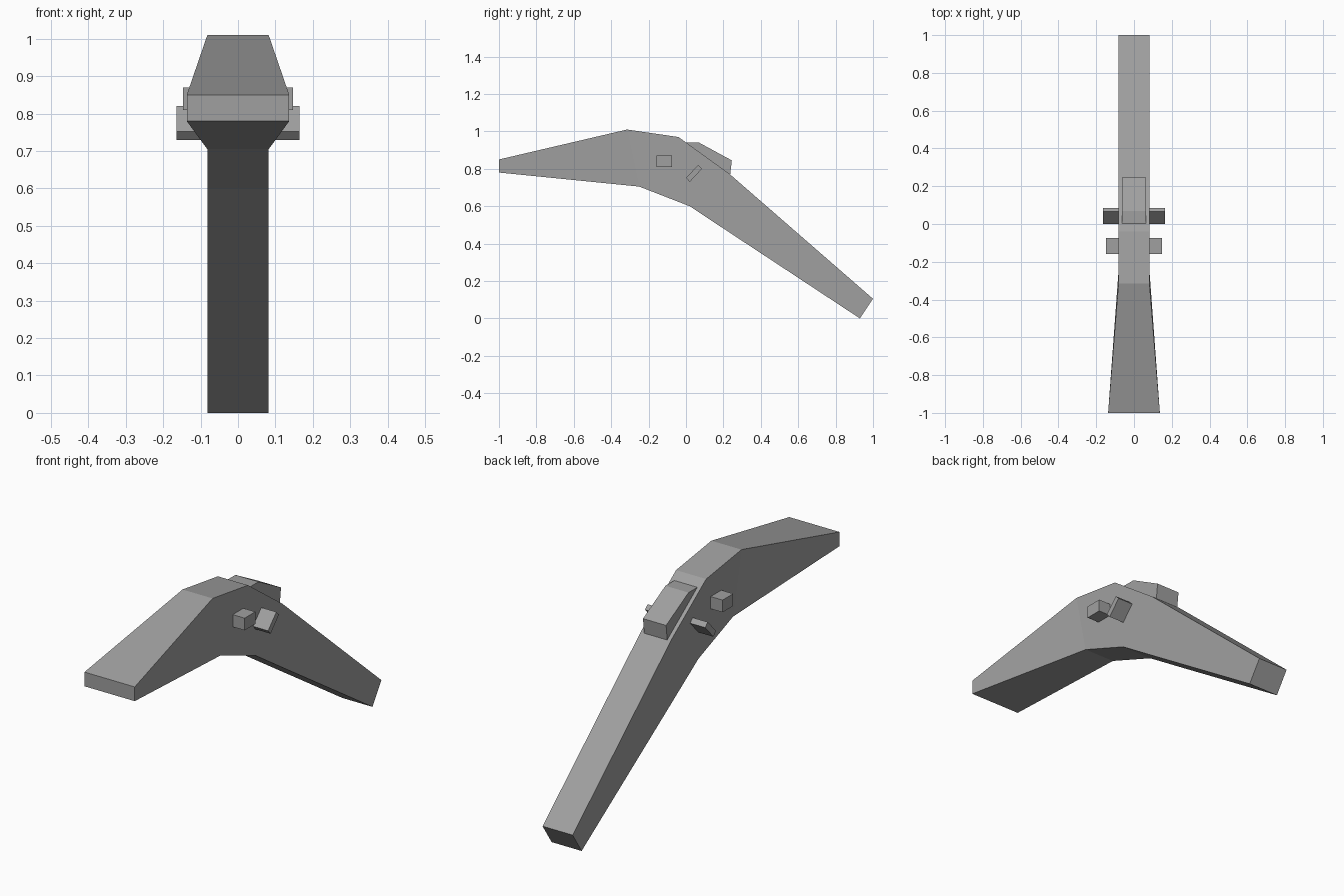
import bpy

cube = bpy.data.objects.get("Cube")
if cube:
    bpy.data.objects.remove(cube, do_unlink=True)

grey = bpy.data.materials.new("mid_grey")
grey.use_nodes = True
colour = (0.35, 0.35, 0.35, 1)
grey.diffuse_color = colour
grey.node_tree.nodes["Principled BSDF"].inputs["Base Color"].default_value = colour


def loft(name, rings):
    """Join rings of four points into a closed, flat-shaded solid."""
    verts = [p for ring in rings for p in ring]
    n = len(rings)
    faces = [(3, 2, 1, 0), tuple(range(4 * n - 4, 4 * n))]
    for r in range(n - 1):
        for i in range(4):
            a, b = 4 * r + i, 4 * r + (i + 1) % 4
            faces.append((a, b, b + 4, a + 4))
    mesh = bpy.data.meshes.new(name)
    mesh.from_pydata(verts, [], faces)
    mesh.materials.append(grey)
    obj = bpy.data.objects.new(name, mesh)
    bpy.context.collection.objects.link(obj)
    return obj


def section(half_width, top, bottom):
    return [(-half_width, *bottom), (half_width, *bottom),
            (half_width, *top), (-half_width, *top)]


def extrude(name, profile, x0, x1):
    """Sweep a four-point (y, z) side profile across x."""
    return loft(name, [[(x, y, z) for y, z in profile] for x in (x0, x1)])


# Bent body, flared at the front
loft("body", [
    section(0.137, (-1, 0.85), (-1, 0.78)),
    section(0.082, (-0.315, 1.01), (-0.25, 0.705)),
    section(0.082, (-0.04, 0.97), (0.02, 0.60)),
    section(0.082, (0.23, 0.775), (0.23, 0.461)),
    section(0.082, (1, 0.105), (0.93, 0)),
])

# Wedge on the back, sunk into the body
extrude("back_wedge", [(0.0, 0.94), (0.235, 0.76), (0.245, 0.845), (0.07, 0.94)],
        -0.063, 0.063)

# Paired side knobs and tilted side levers
knob = [(-0.158, 0.81), (-0.075, 0.81), (-0.075, 0.87), (-0.158, 0.87)]
lever = [(0, 0.752), (0.02, 0.73), (0.085, 0.80), (0.065, 0.82)]
for label, side in (("left", 1), ("right", -1)):
    for part, profile, reach in (("knob", knob, 0.147), ("lever", lever, 0.164)):
        ends = sorted((side * 0.07, side * reach))
        extrude(f"{label}_{part}", profile, *ends)
